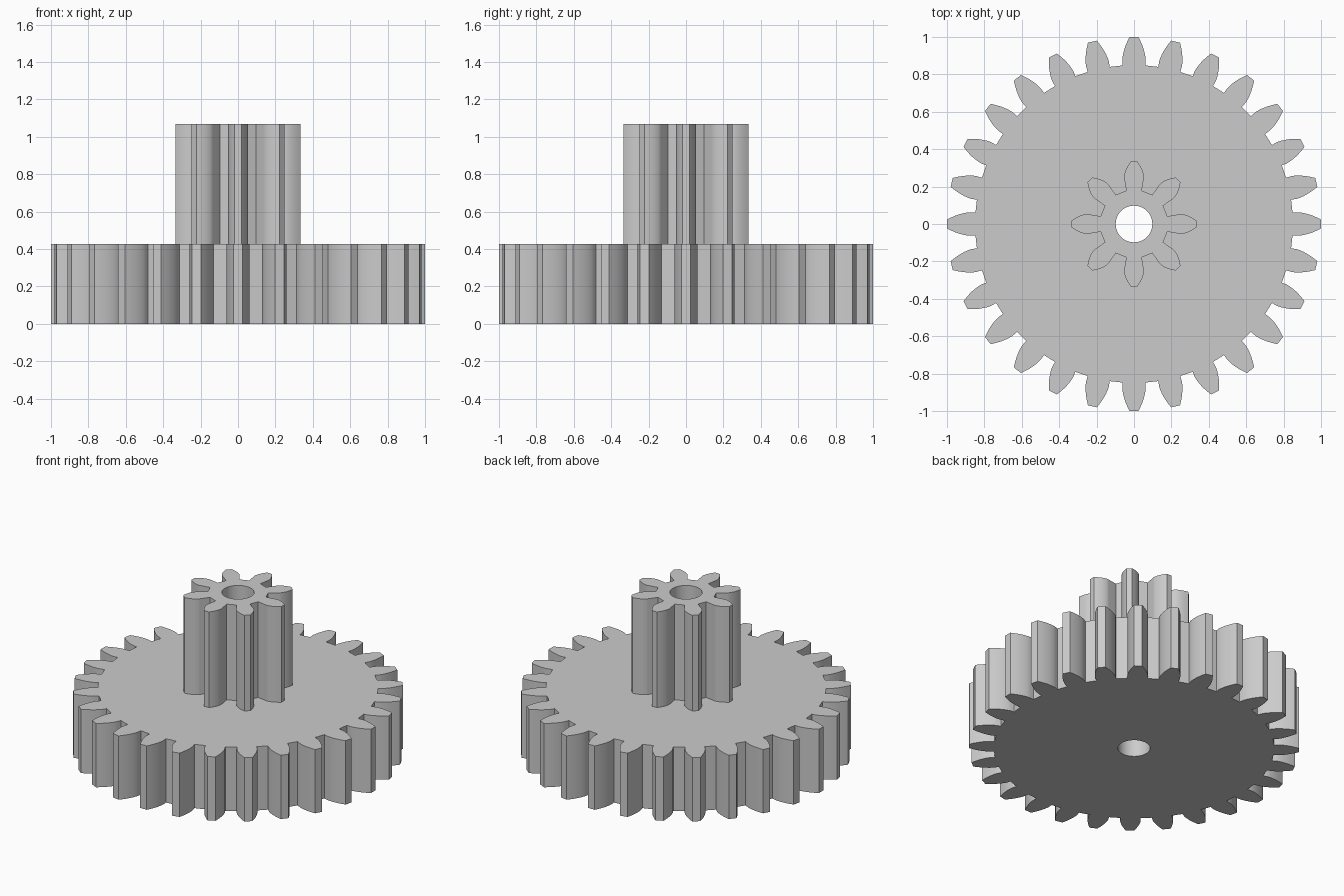
import bpy, bmesh
from math import pi, cos, sin, tan, acos, radians
from mathutils import Vector

cube = bpy.data.objects.get("Cube")
if cube:
    bpy.data.objects.remove(cube, do_unlink=True)

MODULE = 1 / 15                 # tooth size shared by both gears
STEP, TOP = 0.427, 1.067        # top of the wheel, top of the pinion
BORE = 0.098
PRESSURE = radians(20)


def inv(a):
    return tan(a) - a


def gear_outline(teeth, root_flare=0.0, steps=8):
    """Involute gear outline, with one tooth pointing along +y."""
    pitch = MODULE * teeth / 2
    tip, root = pitch + MODULE, pitch - 1.25 * MODULE
    base = pitch * cos(PRESSURE)

    def half_angle(r):
        return pi / (2 * teeth) + inv(PRESSURE) - inv(acos(min(1, base / r)))

    # flank from root to tip: radial below the base circle, involute above
    flank = [(root, half_angle(base) + root_flare)]
    for i in range(steps + 1):
        r = base + (tip - base) * (i / steps) ** 1.5
        flank.append((r, half_angle(r)))
    tooth = [(r, a) for r, a in flank] + [(r, -a) for r, a in reversed(flank)]
    points = []
    for k in range(teeth):
        middle = pi / 2 - 2 * pi * k / teeth
        points += [(r * cos(middle + a), r * sin(middle + a)) for r, a in tooth]
    return points


def ring(bm, points, z):
    verts = [bm.verts.new(Vector((x, y, z))) for x, y in points]
    edges = [bm.edges.new((v, verts[i - 1])) for i, v in enumerate(verts)]
    return verts, edges


def wall(bm, low, high):
    for i in range(len(low[0])):
        bm.faces.new((low[0][i - 1], low[0][i], high[0][i], high[0][i - 1]))


def cap(bm, outer, inner):
    bmesh.ops.triangle_fill(bm, use_beauty=True, edges=outer[1] + inner[1])


wheel = gear_outline(28)
pinion = gear_outline(8, root_flare=0.015)
bore = [(BORE * cos(2 * pi * i / 48), BORE * sin(2 * pi * i / 48)) for i in range(48)]

bm = bmesh.new()
wheel_low, wheel_high = ring(bm, wheel, 0), ring(bm, wheel, STEP)
pinion_low, pinion_high = ring(bm, pinion, STEP), ring(bm, pinion, TOP)
bore_low, bore_high = ring(bm, bore, 0), ring(bm, bore, TOP)

# underside, step and top faces, then the toothed walls and the bore
cap(bm, wheel_low, bore_low)
cap(bm, wheel_high, pinion_low)
cap(bm, pinion_high, bore_high)
wall(bm, wheel_low, wheel_high)
wall(bm, pinion_low, pinion_high)
wall(bm, bore_low, bore_high)
bmesh.ops.recalc_face_normals(bm, faces=bm.faces)

mesh = bpy.data.meshes.new("compound_gear")
bm.to_mesh(mesh)
bm.free()
gear = bpy.data.objects.new("compound_gear", mesh)
bpy.context.collection.objects.link(gear)

# plain grey
grey = bpy.data.materials.new("plain_grey")
grey.use_nodes = True
colour = (0.6, 0.6, 0.6, 1)
grey.diffuse_color = colour
grey.node_tree.nodes["Principled BSDF"].inputs["Base Color"].default_value = colour
mesh.materials.append(grey)

bpy.ops.object.select_all(action="DESELECT")
gear.select_set(True)
bpy.context.view_layer.objects.active = gear
bpy.ops.object.shade_smooth_by_angle(angle=radians(30))
